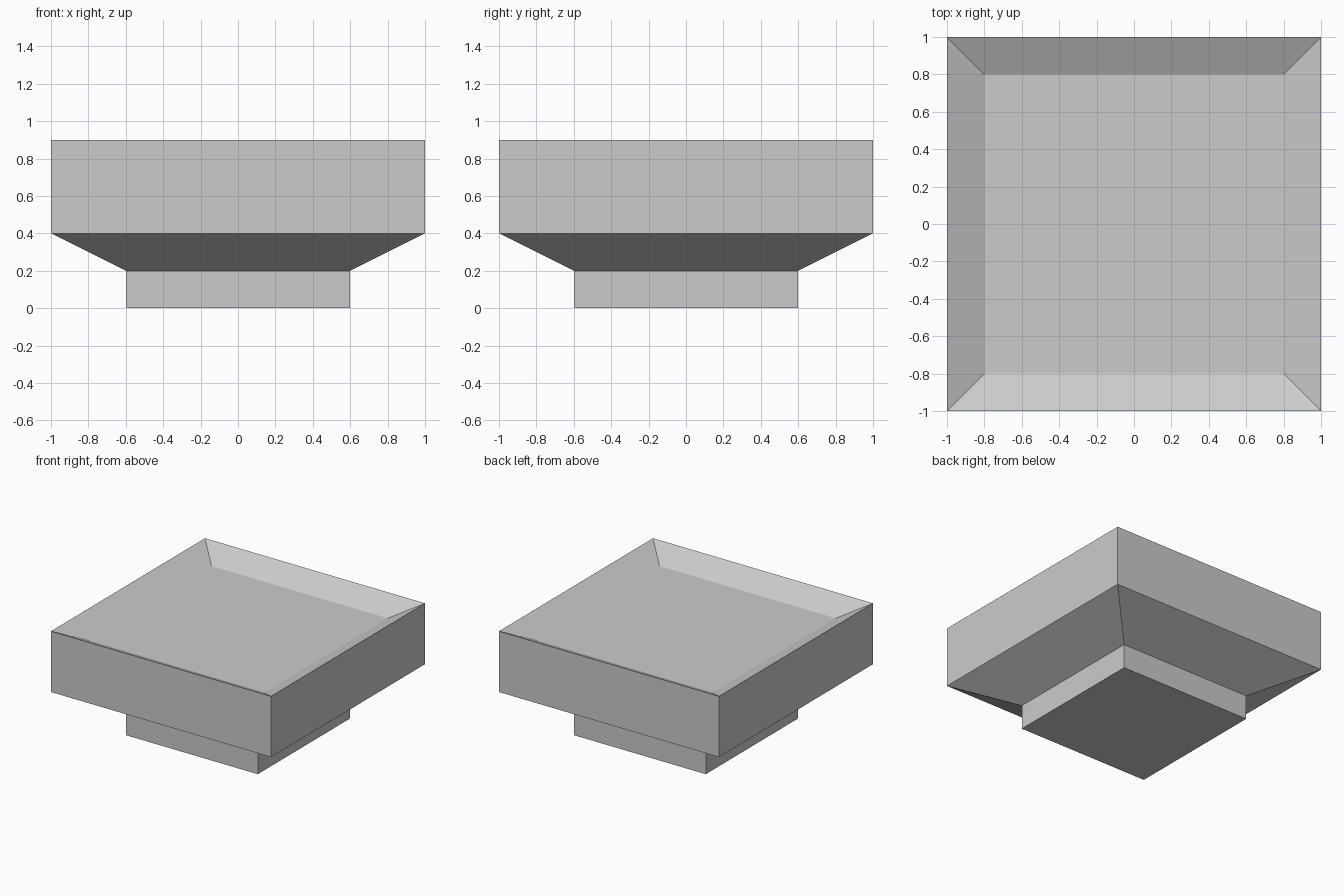
import bpy, bmesh

if "Cube" in bpy.data.objects:
    bpy.data.objects.remove(bpy.data.objects["Cube"])

# Single flat grey
grey = bpy.data.materials.new("light_grey")
grey.diffuse_color = (0.6, 0.6, 0.6, 1.0)
grey.use_nodes = True
grey.node_tree.nodes["Principled BSDF"].inputs["Base Color"].default_value = grey.diffuse_color

# Square cross-sections as (half width, height): foot, flare, rim, shallow recess
profile = [(0.6, 0.0), (0.6, 0.2), (1.0, 0.4), (1.0, 0.9), (0.8, 0.8)]

bm = bmesh.new()
rings = [[bm.verts.new((sx * r, sy * r, z))
          for sx, sy in ((-1, -1), (1, -1), (1, 1), (-1, 1))]
         for r, z in profile]

# Side walls between neighbouring sections
for low, high in zip(rings, rings[1:]):
    for i in range(4):
        j = (i + 1) % 4
        bm.faces.new((low[i], low[j], high[j], high[i]))

# Underside and recess floor
bm.faces.new(rings[0][::-1])
bm.faces.new(rings[-1])
bmesh.ops.recalc_face_normals(bm, faces=bm.faces)

mesh = bpy.data.meshes.new("square_pedestal_tray")
bm.to_mesh(mesh)
bm.free()
mesh.materials.append(grey)
tray = bpy.data.objects.new("square_pedestal_tray", mesh)
bpy.context.collection.objects.link(tray)
